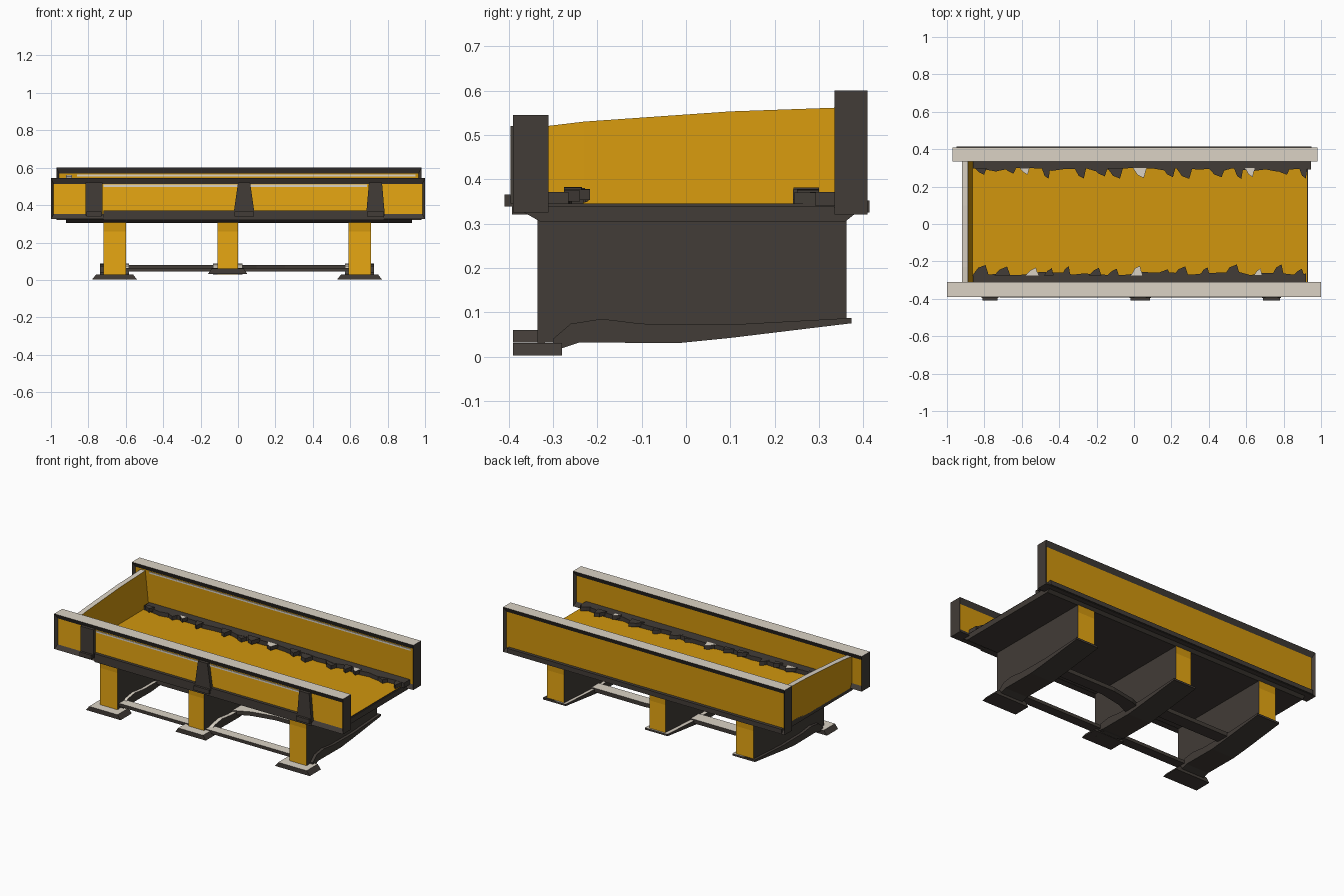
import bpy, bmesh, random
from mathutils import Vector

if "Cube" in bpy.data.objects:
    bpy.data.objects.remove(bpy.data.objects["Cube"])

random.seed(4)


def material(name, rgb):
    m = bpy.data.materials.new(name)
    m.diffuse_color = (*rgb, 1)
    m.use_nodes = True
    m.node_tree.nodes["Principled BSDF"].inputs["Base Color"].default_value = m.diffuse_color
    return m


MATS = [material("dark steel", (0.054, 0.045, 0.038)),
        material("yellow paint", (0.64, 0.305, 0.004)),
        material("pale worn metal", (0.71, 0.65, 0.56)),
        material("bright yellow paint", (0.80, 0.39, 0.006))]
DARK, YELLOW, PALE, BRIGHT = 0, 1, 2, 3


def all_dark(n):
    return DARK


def pale_top(n):
    return PALE if n.z > 0.7 else DARK


def pale_slopes(n):
    return PALE if n.z > 0.3 else DARK


def all_pale(n):
    return PALE


def yellow_ends(n):
    return YELLOW if abs(n.y) > 0.7 else DARK


def finish(name, bm, rule=all_dark):
    """Turn a bmesh into a flat shaded object, coloured by face normal."""
    bmesh.ops.recalc_face_normals(bm, faces=bm.faces)
    bm.normal_update()
    for f in bm.faces:
        f.material_index = rule(f.normal)
    me = bpy.data.meshes.new(name)
    bm.to_mesh(me)
    bm.free()
    for m in MATS:
        me.materials.append(m)
    ob = bpy.data.objects.new(name, me)
    bpy.context.collection.objects.link(ob)
    return ob


def prism(name, pts, axis, lo, hi, rule=all_dark):
    """Extrude a 2D profile along an axis; pts are the other two coordinates."""
    bm = bmesh.new()

    def place(p, t):
        c = list(p)
        c.insert(axis, t)
        return bm.verts.new(c)
    a = [place(p, lo) for p in pts]
    b = [place(p, hi) for p in pts]
    bm.faces.new(a)
    bm.faces.new(b[::-1])
    for i in range(len(pts)):
        j = (i + 1) % len(pts)
        bm.faces.new((a[i], a[j], b[j], b[i]))
    return finish(name, bm, rule)


def box(name, x, y, z, rule=all_dark):
    pts = [(y[0], z[0]), (y[1], z[0]), (y[1], z[1]), (y[0], z[1])]
    return prism(name, pts, 0, x[0], x[1], rule)


# side rails: dark frames with recessed yellow panels and pale top caps
def rail(name, x, y, z, lip_x, outer):
    ob = box(name, x, y, z, pale_top)
    bm = bmesh.new()
    bm.from_mesh(ob.data)
    sides = [f for f in bm.faces if abs(f.normal.y) > 0.9]
    bmesh.ops.inset_individual(bm, faces=sides, thickness=0.02, depth=-0.016)
    for f in bm.faces:                        # recess walls stay dark
        if f not in sides and max(v.co.z for v in f.verts) < z[1] - 0.001:
            f.material_index = DARK
    for f in sides:
        f.material_index = outer if f.calc_center_median().y < 0 and f.normal.y < 0 else YELLOW
        for v in f.verts:                     # wider frame above and below
            v.co.z += -0.017 if v.co.z > sum(z) / 2 else 0.012
    bm.to_mesh(ob.data)
    bm.free()
    # thin pale strip tucked under the frame
    box(name + "_strip", lip_x, (y[0] + 0.0125, y[0] + 0.0165),
        (z[1] - 0.047, z[1] - 0.036), all_pale)


rail("front_rail", (-1.0, 1.0), (-0.39, -0.31), (0.325, 0.545), (-0.72, 0.69), BRIGHT)
rail("back_rail", (-0.97, 0.98), (0.335, 0.41), (0.32, 0.60), (-0.86, 0.95), YELLOW)

# lower front and back edge flanges
box("front_flange", (-0.72, 0.78), (-0.393, -0.35), (0.32, 0.372))
box("back_flange", (-0.95, 0.95), (0.37, 0.414), (0.325, 0.352))

# front brackets: one straight, two tapered
for name, x0, x1, taper in (("left", -0.815, -0.725, 0.0),
                            ("middle", -0.025, 0.09, 0.025),
                            ("right", 0.685, 0.785, 0.015)):
    prism("bracket_" + name, [(x0, 0.345), (x1, 0.345), (x1 - taper, 0.52),
                              (x0 + taper, 0.52)], 1, -0.396, -0.37)
    box("bracket_foot_" + name, (x0 + 0.005, x1 - 0.005), (-0.41, -0.38), (0.338, 0.365))

# tray deck with yellow floor
prism("deck", [(-0.33, 0.305), (0.36, 0.305), (0.385, 0.325), (0.33, 0.339),
               (-0.31, 0.339), (-0.365, 0.325)], 0, -0.92, 0.93)
box("tray_floor", (-0.91, 0.925), (-0.315, 0.34), (0.335, 0.345),
    lambda n: YELLOW if n.z > 0.7 else DARK)

# left end wall, leaning inside, top rising to the back
bm = bmesh.new()
rings = []
for y, top in ((-0.33, 0.518), (-0.23, 0.53), (0.1, 0.553), (0.354, 0.562)):
    rings.append([bm.verts.new(Vector(c)) for c in
                  ((-0.92, y, 0.325), (-0.862, y, 0.325), (-0.888, y, top), (-0.92, y, top))])
for a, b in zip(rings, rings[1:]):
    for i in range(4):
        j = (i + 1) % 4
        bm.faces.new((a[i], a[j], b[j], b[i]))
bm.faces.new(rings[0])
bm.faces.new(rings[-1][::-1])
finish("end_wall", bm, lambda n: PALE if n.z > 0.7 else (DARK if n.z < -0.7 else YELLOW))


# ragged sealing strips along both inner sides, with loose flaps
def skirt(name, wall, inward, x0, x1):
    n = 30
    edge = []
    for i in range(n + 1):
        x = x0 + (x1 - x0) * i / n
        edge.append((x, wall + inward * random.uniform(0.035, 0.055)))
    pts = [(x0, wall - inward * 0.02)] + edge + [(x1, wall - inward * 0.02)]
    prism(name, pts, 2, 0.34, 0.371)
    for k in range(15):
        x = x0 + 0.05 + (x1 - x0 - 0.1) * (k + random.uniform(-0.3, 0.3)) / 14
        x = min(max(x, x0 + 0.04), x1 - 0.04)
        w, r = random.uniform(0.022, 0.045), random.uniform(0.065, 0.095)
        flap = [(x - w, wall + inward * 0.035), (x + w, wall + inward * 0.035),
                (x + w * 0.6, wall + inward * r), (x - w * 0.3, wall + inward * (r - 0.015))]
        z = random.uniform(0.368, 0.382)
        prism(f"{name}_flap_{k}", flap, 2, z - 0.024, z, pale_top if k % 5 == 2 else all_dark)


skirt("front_skirt", -0.31, 1, -0.86, 0.92)
skirt("back_skirt", 0.335, -1, -0.86, 0.945)

# three cross-wall legs with yellow ends, each on a shaped base runner
for name, x0, x1, low in (("left", -0.72, -0.60, 0.0),
                          ("middle", -0.11, 0.0, 0.03),
                          ("right", 0.59, 0.71, 0.0)):
    leg = prism("leg_" + name, [(-0.335, 0.03), (-0.1, 0.045), (0.1, 0.055), (0.362, 0.08),
                                (0.362, 0.26), (0.362, 0.315), (-0.335, 0.315),
                                (-0.335, 0.26)], 0, x0, x1, yellow_ends)
    for p in leg.data.polygons:               # brighter lower ends
        if p.material_index == YELLOW and p.center.z < 0.25:
            p.material_index = BRIGHT
    c = (x0 + x1) / 2
    shape = [(-0.30, 0.012 + low), (-0.24, 0.032), (-0.02, 0.03), (0.1, 0.042),
             (0.373, 0.075), (0.373, 0.087), (0.1, 0.072), (-0.1, 0.074),
             (-0.19, 0.085), (-0.26, 0.074), (-0.30, 0.04 + low * 0.6)]
    # runner halves: worn pale on the sides facing the other legs
    prism(f"runner_{name}_a", shape, 0, c - 0.078, c, all_dark if name == "left" else pale_slopes)
    prism(f"runner_{name}_b", shape, 0, c, c + 0.078, all_dark if name == "right" else pale_slopes)
    # front foot plate
    w = 0.12 if low == 0 else 0.105
    prism("foot_" + name, [(c - w, 0.002 + low), (c + w, 0.002 + low),
                           (c + w * 0.82, 0.03 + low), (c - w * 0.82, 0.03 + low)],
          1, -0.39, -0.28, pale_top)

# long tie bars joining the runners
box("front_tie_bar", (-0.64, 0.64), (-0.32, -0.26), (0.045, 0.065), pale_top)
box("rear_tie_bar_left", (-0.62, -0.05), (0.03, 0.11), (0.055, 0.08), pale_top)
prism("rear_tie_bar_right", [(-0.03, -0.07), (0.1, -0.01), (0.25, 0.02), (0.62, 0.02), (0.62, 0.09),
                             (0.22, 0.09), (0.06, 0.06), (-0.03, 0.02)], 2, 0.055, 0.08, pale_top)
